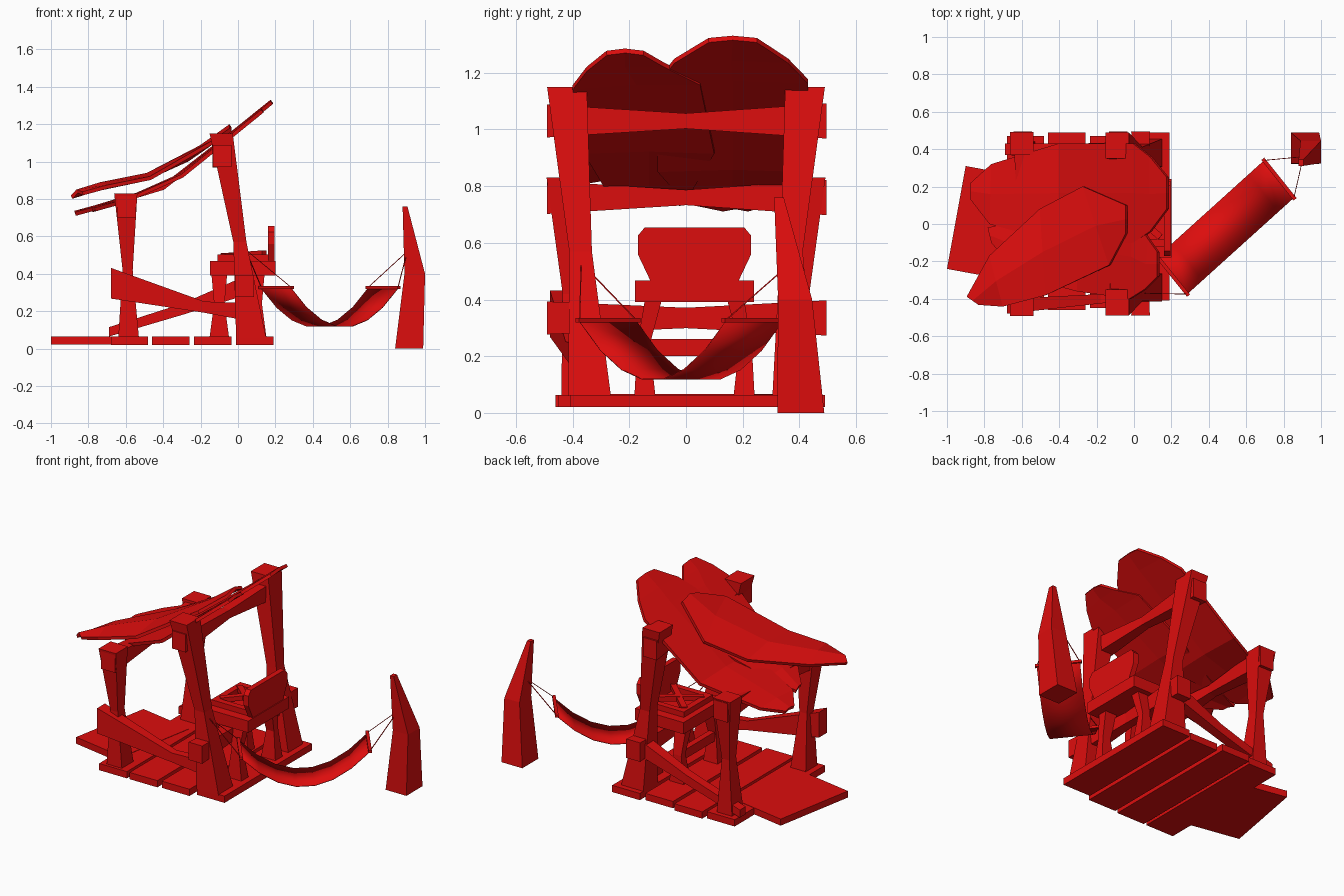
import bpy, bmesh
from mathutils import Vector

if "Cube" in bpy.data.objects:
    bpy.data.objects.remove(bpy.data.objects["Cube"])

X, Y, Z = Vector((1, 0, 0)), Vector((0, 1, 0)), Vector((0, 0, 1))
COLOUR = (0.72, 0.004, 0.004, 1)
red = bpy.data.materials.new("red_paint")
red.use_nodes = True
red.diffuse_color = COLOUR
red.node_tree.nodes["Principled BSDF"].inputs["Base Color"].default_value = COLOUR


def finish(name, bm):
    bmesh.ops.recalc_face_normals(bm, faces=bm.faces)
    mesh = bpy.data.meshes.new(name)
    bm.to_mesh(mesh)
    bm.free()
    mesh.materials.append(red)
    obj = bpy.data.objects.new(name, mesh)
    bpy.context.collection.objects.link(obj)
    return obj


def loft(name, sections, u, v):
    """Box-section beam through (centre, half_u, half_v) sections."""
    bm = bmesh.new()
    rings = []
    for c, a, b in sections:
        rings.append([bm.verts.new(Vector(c) + u * a * i + v * b * j)
                      for i, j in ((-1, -1), (1, -1), (1, 1), (-1, 1))])
    for r, s in zip(rings, rings[1:]):
        for k in range(4):
            n = (k + 1) % 4
            bm.faces.new((r[k], r[n], s[n], s[k]))
    bm.faces.new(rings[0])
    bm.faces.new(rings[-1])
    return finish(name, bm)


def bar(name, p, q, a, b):
    """Straight bar from p to q."""
    d = (Vector(q) - Vector(p)).normalized()
    u = d.cross(Z).normalized()
    return loft(name, [(p, a, b), (q, a, b)], u, d.cross(u))


def prism(name, outline, offset):
    """Extrude a planar outline along an offset vector."""
    bm = bmesh.new()
    face = bm.faces.new([bm.verts.new(p) for p in outline])
    new = bmesh.ops.extrude_face_region(bm, geom=[face])["geom"]
    bmesh.ops.translate(bm, vec=offset,
                        verts=[g for g in new if isinstance(g, bmesh.types.BMVert)])
    # The extrusion leaves the first cap out, so restore it if needed
    bmesh.ops.holes_fill(bm, edges=[e for e in bm.edges if e.is_boundary])
    return finish(name, bm)


def sheet(name, rows, thickness):
    """Thin panel skinned through rows of points."""
    bm = bmesh.new()
    grid = [[bm.verts.new(p) for p in row] for row in rows]
    for r, s in zip(grid, grid[1:]):
        for k in range(len(r) - 1):
            bm.faces.new((r[k], r[k + 1], s[k + 1], s[k]))
    obj = finish(name, bm)
    mod = obj.modifiers.new("thickness", "SOLIDIFY")
    mod.thickness = thickness
    mod.offset = 0
    return obj


def height(profile, x):
    for (xa, za), (xb, zb) in zip(profile, profile[1:]):
        if x <= xb:
            break
    return za + (zb - za) * (x - xa) / (xb - xa)


def leaf(name, left, right, profile, lift):
    """Roof leaf with a raised spine."""
    rows = []
    for l, r in zip(left, right):
        m = ((l[0] + r[0]) / 2, (l[1] + r[1]) / 2)
        rows.append([(p[0], p[1], height(profile, p[0]) + h)
                     for p, h in ((l, 0), (m, lift), (r, 0))])
    sheet(name, rows, 0.02)


# Floor planks and the loose front board
for i, (x, y0, y1) in enumerate(((-0.58, -0.46, 0.47), (-0.36, -0.46, 0.49),
                                 (-0.135, -0.45, 0.47), (0.09, -0.41, 0.49))):
    bar(f"floor_plank_{i + 1}", (x, y0, 0.042), (x, y1, 0.042), 0.1, 0.022)
prism("loose_board", [(-1, -0.24, 0.023), (-0.9, 0.31, 0.023),
                      (-0.52, 0.24, 0.023), (-0.62, -0.31, 0.023)], Z * 0.043)

# Waisted posts, a pair of tall and a pair of low
for side, s in (("front", -1), ("back", 1)):
    base = 0.34 if s < 0 else 0.38
    loft(f"tall_post_{side}", [((0.07, s * base, 0.06), 0.08, 0.075),
                               ((0.01, s * 0.372, 0.57), 0.035, 0.04),
                               ((-0.09, s * 0.42, 1.15), 0.062, 0.07)], X, Y)
    loft(f"low_post_{side}", [((-0.585, s * 0.38, 0.06), 0.055, 0.06),
                              ((-0.59, s * 0.4, 0.42), 0.027, 0.035),
                              ((-0.6, s * 0.43, 0.83), 0.062, 0.062)], X, Y)

# Cross beams, thinner in the middle
for name, x, z, waist in (("top_beam", -0.085, 1.03, 0.027),
                          ("eave_beam", -0.595, 0.76, 0.027),
                          ("lower_beam", 0.035, 0.335, 0.036)):
    loft(name, [((x, -0.49, z), 0.05, 0.058), ((x, 0, z), 0.028, waist),
                ((x, 0.495, z), 0.05, 0.062)], X, Z)

# Slanted side rails
loft("front_rail", [((-0.68, -0.44, 0.35), 0.04, 0.082),
                    ((-0.18, -0.4, 0.222), 0.025, 0.03),
                    ((0.02, -0.37, 0.2), 0.03, 0.045)], Y, Z)
loft("back_rail", [((-0.69, 0.4, 0.09), 0.03, 0.025),
                   ((-0.3, 0.4, 0.21), 0.03, 0.03),
                   ((0.02, 0.4, 0.33), 0.04, 0.05)], Y, Z)

# Roof leaves
slope = [(-0.87, 0.72), (-0.63, 0.785), (-0.38, 0.865), (-0.15, 1.045), (0, 1.17), (0.18, 1.315)]
leaf("roof_leaf_back",
     [(-0.87, 0.22), (-0.76, 0.32), (-0.4, 0.43), (0, 0.43), (0.09, 0.36), (0.18, 0.25)],
     [(-0.87, 0.13), (-0.77, 0), (-0.4, -0.1), (0, -0.1), (0.09, -0.04), (0.18, 0.08)],
     slope, 0.008)
leaf("roof_leaf_middle",
     [(-0.78, -0.02), (-0.6, 0.02), (-0.3, 0.1), (0, 0.05), (0.08, -0.08), (0.13, -0.15)],
     [(-0.76, -0.1), (-0.6, -0.28), (-0.3, -0.36), (-0.02, -0.4), (0.06, -0.35), (0.13, -0.28)],
     [(x, z - 0.005) for x, z in slope], 0.008)
leaf("roof_leaf_front",
     [(-0.89, -0.39), (-0.77, -0.17), (-0.5, 0.08), (-0.27, 0.2), (-0.04, 0.1)],
     [(-0.83, -0.43), (-0.7, -0.44), (-0.47, -0.38), (-0.13, -0.22), (-0.04, -0.05)],
     [(-0.89, 0.81), (-0.75, 0.855), (-0.45, 0.915), (-0.25, 1.02), (-0.04, 1.17)], 0.022)

# Chair: seat, rim, crossed slats, back and waisted legs
mid = 0.03
bar("chair_seat", (-0.15, mid, 0.43), (0.2, mid, 0.43), 0.21, 0.038)
for s in (-1, 1):
    bar("seat_rim_side", (-0.1, mid + s * 0.13, 0.485), (0.16, mid + s * 0.13, 0.485), 0.02, 0.018)
    bar("seat_slat", (-0.08, mid - s * 0.1, 0.495), (0.14, mid + s * 0.1, 0.51), 0.018, 0.015)
    for x in (-0.1, 0.1):
        loft("chair_leg", [((x, mid + s * 0.175, 0.06), 0.052, 0.037),
                           ((x, mid + s * 0.18, 0.24), 0.028, 0.022),
                           ((x, mid + s * 0.145, 0.4), 0.042, 0.03)], X, Y)
bar("seat_rim_front", (-0.09, mid - 0.15, 0.485), (-0.09, mid + 0.15, 0.485), 0.02, 0.018)
bar("chair_stretcher", (-0.1, mid - 0.16, 0.23), (-0.1, mid + 0.16, 0.23), 0.02, 0.03)
half = [(0.155, 0.465), (0.2, 0.56), (0.2, 0.625), (0.175, 0.655)]
outline = [(0.16, mid + w, z) for w, z in half] + [(0.16, mid - w, z) for w, z in reversed(half)]
prism("chair_back", outline, X * 0.035)

# Leaning hammock pole
loft("hammock_pole", [((0.915, 0.405, 0), 0.075, 0.083),
                      ((0.945, 0.385, 0.4), 0.055, 0.06),
                      ((0.893, 0.328, 0.76), 0.013, 0.017)], X, Y)

# Hammock cloth, spreader bars and ropes
start, end = Vector((0.205, -0.275, 0)), Vector((0.775, 0.24, 0))
across = Vector((-0.08, 0.1, 0))
rows = []
for i in range(8):
    t = i / 7
    c = start.lerp(end, t) + Z * (0.115 + 0.207 * (2 * t - 1) ** 2)
    rows.append([c - across, c + across])
cloth = sheet("hammock_cloth", rows, 0.004)
for p in cloth.data.polygons:
    p.use_smooth = True
for c, hook in ((start, Vector((0.04, -0.37, 0.53))), (end, Vector((0.905, 0.36, 0.52)))):
    c = c + Z * 0.327
    bar("spreader_bar", c - across * 1.08, c + across * 1.08, 0.01, 0.008)
    for s in (-1, 1):
        bar("hammock_rope", c + across * s, hook, 0.002, 0.002)
